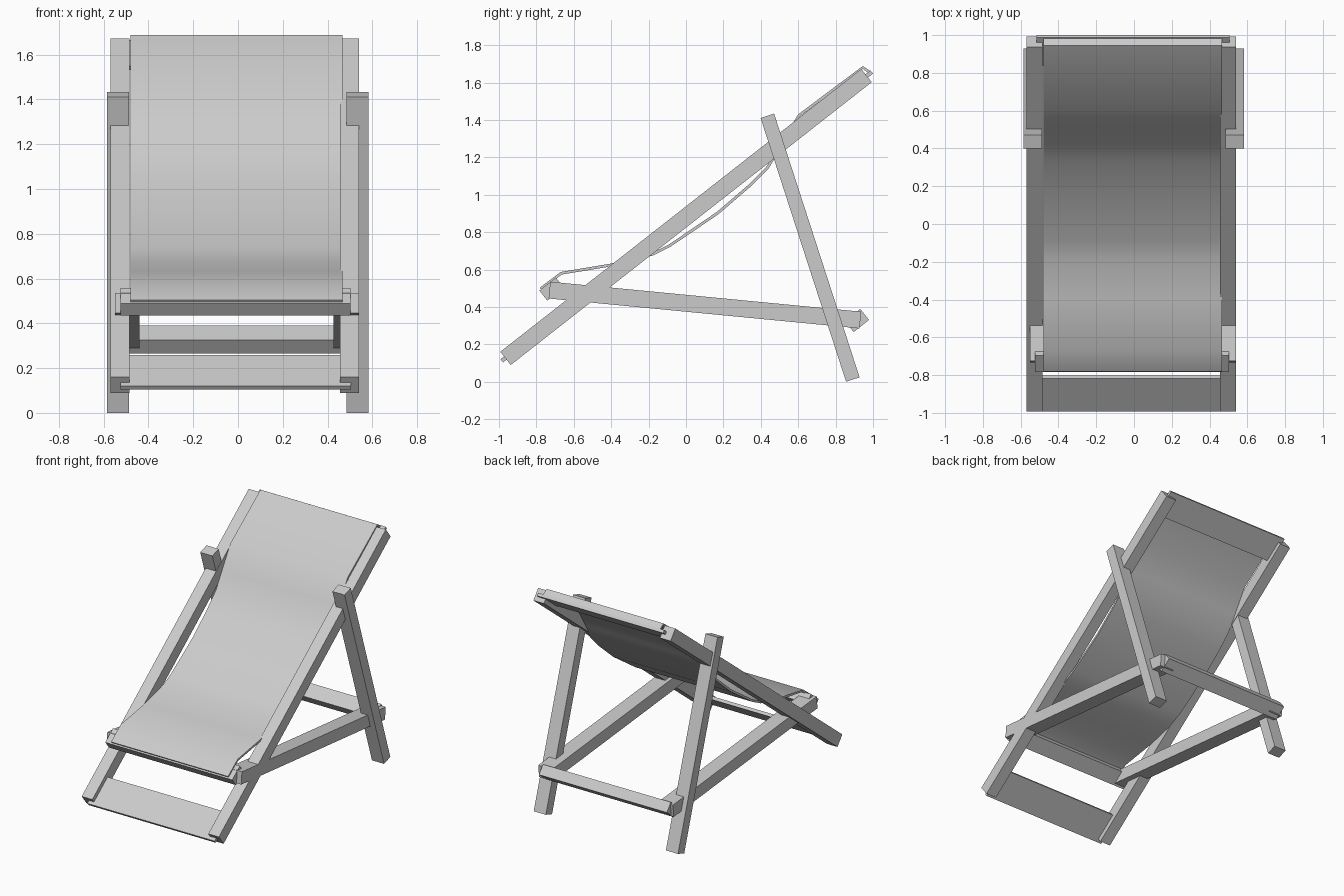
import bpy, bmesh
from mathutils import Vector

if "Cube" in bpy.data.objects:
    bpy.data.objects.remove(bpy.data.objects["Cube"])


def new_object(name, bm):
    bmesh.ops.recalc_face_normals(bm, faces=bm.faces)
    mesh = bpy.data.meshes.new(name)
    bm.to_mesh(mesh)
    bm.free()
    obj = bpy.data.objects.new(name, mesh)
    bpy.context.collection.objects.link(obj)
    return obj


def beam(name, start, end, depth, x0, x1):
    """Box whose centre line runs from start to end in the y-z plane."""
    a, b = Vector(start), Vector(end)
    d = (b - a).normalized()
    n = Vector((-d.y, d.x)) * depth / 2
    bm = bmesh.new()
    left, right = [[bm.verts.new((x, p.x, p.y)) for p in (a - n, b - n, b + n, a + n)]
                   for x in (x0, x1)]
    bm.faces.new(left)
    bm.faces.new(right)
    for i in range(4):
        j = (i + 1) % 4
        bm.faces.new((left[i], left[j], right[j], right[i]))
    return new_object(name, bm)


# long reclined rails
for side, x0, x1 in (("left", -0.57, -0.484), ("right", 0.455, 0.54)):
    beam(side + "_rail", (-0.965, 0.125), (0.965, 1.637), 0.09, x0, x1)

# rear legs
for side, x0, x1 in (("left", -0.585, -0.487), ("right", 0.485, 0.583)):
    beam(side + "_rear_leg", (0.435, 1.422), (0.892, 0.012), 0.076, x0, x1)

# seat arms running from the front bar to the rear bar
for side, x0, x1 in (("left", -0.55, -0.44), ("right", 0.427, 0.54)):
    beam(side + "_seat_arm", (-0.73, 0.49), (0.932, 0.33), 0.09, x0, x1)

# cross bars and thin end boards
beam("front_bar", (-0.763, 0.461), (-0.675, 0.53), 0.068, -0.525, 0.502)
beam("rear_bar", (0.873, 0.295), (0.955, 0.36), 0.075, -0.53, 0.505)
beam("bottom_board", (-0.985, 0.112), (-0.81, 0.249), 0.022, -0.525, 0.505)
beam("top_board", (0.845, 1.54), (0.993, 1.656), 0.022, -0.515, 0.505)

# sagging fabric sling
profile = [(-0.782, 0.503), (-0.67, 0.587), (-0.40, 0.632), (-0.18, 0.69),
           (-0.09, 0.735), (0.165, 0.908), (0.33, 1.05), (0.43, 1.15),
           (0.50, 1.265), (0.60, 1.43), (0.945, 1.688), (0.987, 1.66)]
bm = bmesh.new()
rows = [[bm.verts.new((x, y, z)) for x in (-0.48, 0.467)] for y, z in profile]
for r, s in zip(rows, rows[1:]):
    bm.faces.new((r[0], r[1], s[1], s[0]))
sling = new_object("fabric_sling", bm)
if sling.data.polygons[4].normal.z < 0:
    sling.data.flip_normals()
solid = sling.modifiers.new("thickness", 'SOLIDIFY')
solid.thickness = 0.015
solid.offset = -1
bpy.context.view_layer.objects.active = sling
sling.select_set(True)
bpy.ops.object.modifier_apply(modifier=solid.name)
bpy.ops.object.shade_smooth_by_angle(angle=0.7)
